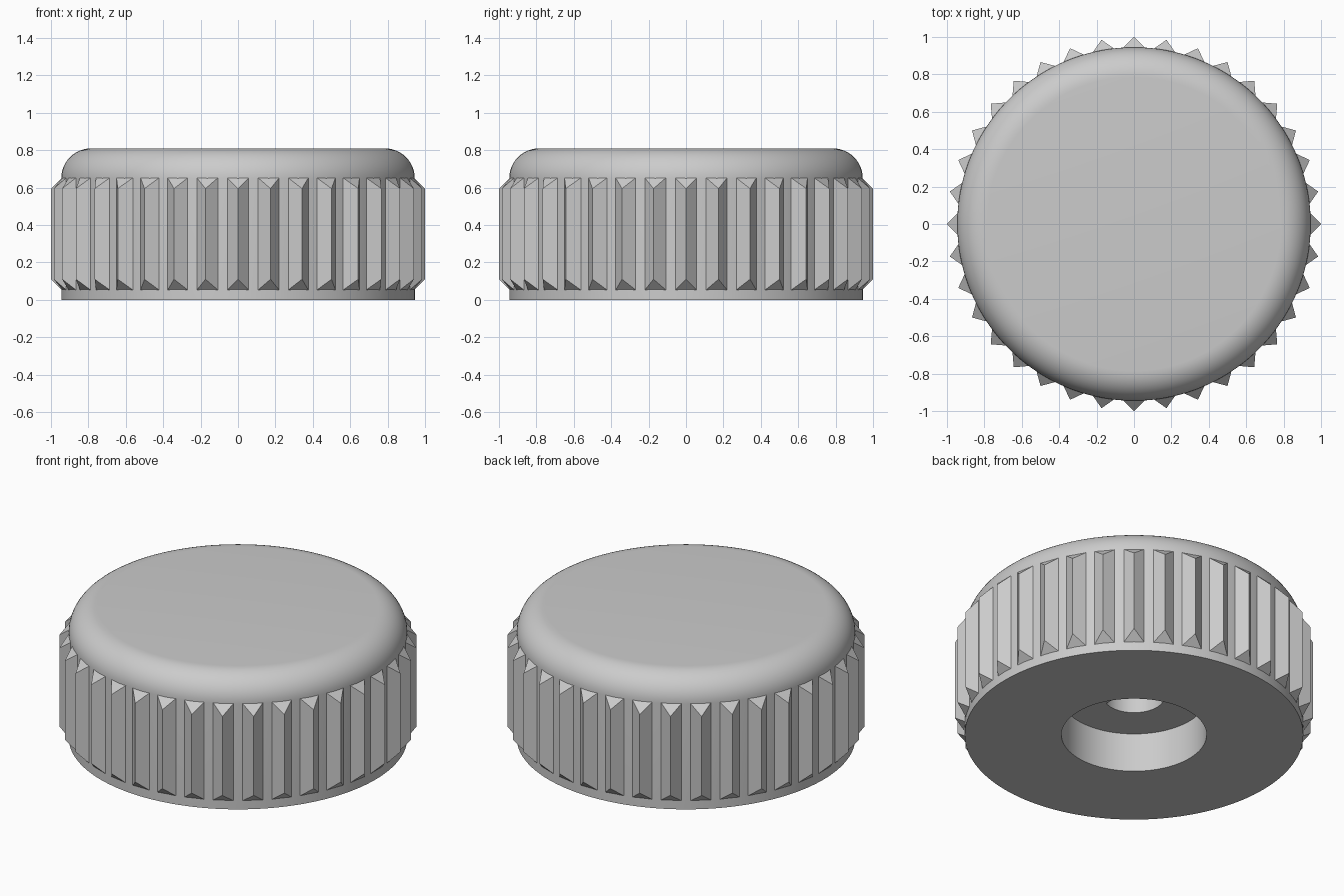
import bpy
import bmesh
from math import sin, cos, pi, radians

if "Cube" in bpy.data.objects:
    bpy.data.objects.remove(bpy.data.objects["Cube"])

SEGMENTS = 144
RIDGES = 36
BODY_R = 0.945
FILLET = 0.16
TOP = 0.81
BORE_R = 0.405
SHAFT_R = 0.167
FLAT_X = SHAFT_R * cos(radians(62.5))

grey = bpy.data.materials.new("plain grey")
grey.use_nodes = True
colour = (0.6, 0.6, 0.6, 1)
grey.diffuse_color = colour
grey.node_tree.nodes["Principled BSDF"].inputs["Base Color"].default_value = colour


def finish(name, bm):
    """Turn a bmesh into a named grey object with outward normals."""
    bmesh.ops.recalc_face_normals(bm, faces=bm.faces)
    mesh = bpy.data.meshes.new(name)
    bm.to_mesh(mesh)
    bm.free()
    mesh.materials.append(grey)
    obj = bpy.data.objects.new(name, mesh)
    bpy.context.collection.objects.link(obj)
    return obj


def ring(bm, radius, z, flat=None):
    """Ring of vertices, optionally cut flat on its +x side."""
    verts = []
    for i in range(SEGMENTS):
        a = 2 * pi * i / SEGMENTS
        r = radius
        if flat and r * cos(a) > flat:
            r = flat / cos(a)
        verts.append(bm.verts.new((r * cos(a), r * sin(a), z)))
    return verts


# Knob body: rounded cap, flat underside, stepped bore ending in a D-shaped socket
bm = bmesh.new()
arc = [radians(90 - 7.5 * i) for i in range(13)]
rings = [ring(bm, BODY_R - FILLET + FILLET * cos(a), TOP - FILLET + FILLET * sin(a))
         for a in arc]
rings += [ring(bm, BODY_R, 0), ring(bm, BORE_R, 0), ring(bm, BORE_R, 0.24),
          ring(bm, SHAFT_R, 0.24, FLAT_X), ring(bm, SHAFT_R, 0.65, FLAT_X)]
for a, b in zip(rings, rings[1:]):
    for i in range(SEGMENTS):
        j = (i + 1) % SEGMENTS
        bm.faces.new((a[i], a[j], b[j], b[i]))
bm.faces.new(rings[0])
bm.faces.new(rings[-1])
body = finish("knob_body", bm)
bpy.ops.object.select_all(action="DESELECT")
body.select_set(True)
bpy.context.view_layer.objects.active = body
bpy.ops.object.shade_smooth_by_angle(angle=radians(25))

# Grip ridges: pointed bars with chamfered ends, repeated around the body
bm = bmesh.new()
for i in range(RIDGES):
    a = 2 * pi * i / RIDGES

    def vert(r, t, z):
        return bm.verts.new((r * cos(a) - t * sin(a), r * sin(a) + t * cos(a), z))

    low_r, low_l, low_tip = vert(0.94, -0.06, 0.05), vert(0.94, 0.06, 0.05), vert(1, 0, 0.11)
    top_r, top_l, top_tip = vert(0.94, -0.06, 0.655), vert(0.94, 0.06, 0.655), vert(1, 0, 0.595)
    bm.faces.new((low_r, low_tip, top_tip, top_r))
    bm.faces.new((low_tip, low_l, top_l, top_tip))
    bm.faces.new((low_l, low_r, top_r, top_l))
    bm.faces.new((low_r, low_l, low_tip))
    bm.faces.new((top_r, top_tip, top_l))
finish("grip_ridges", bm)
